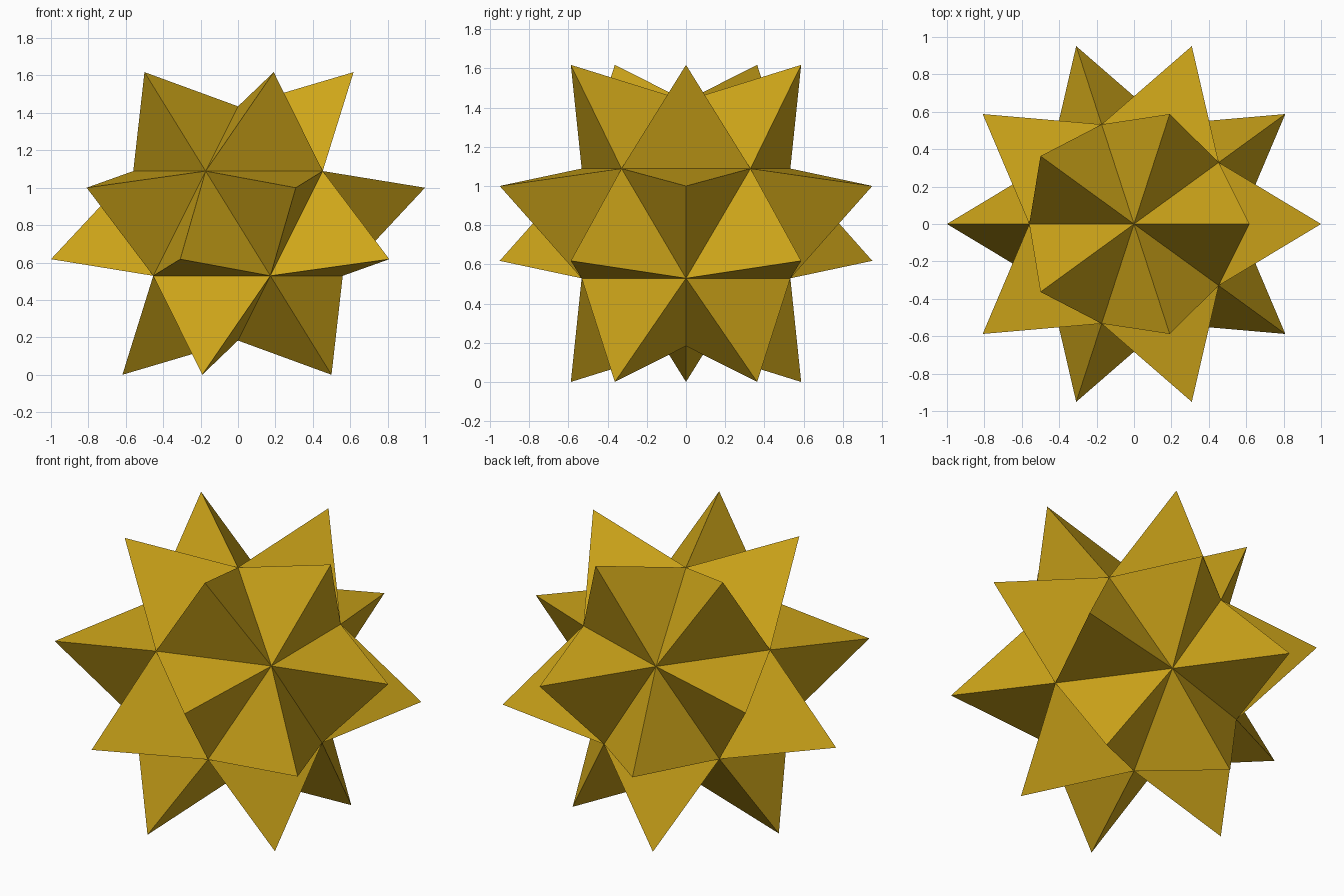
import bpy, bmesh
from math import pi
from mathutils import Matrix, Vector

if "Cube" in bpy.data.objects:
    bpy.data.objects.remove(bpy.data.objects["Cube"])

CORE_R = 0.626   # radius of the inner icosahedron's corners
TIP_R = 1.018    # distance of the spike tips from the centre

bm = bmesh.new()

# Core: plain icosahedron, turned so an upper-ring corner points to -x
bmesh.ops.create_icosphere(bm, subdivisions=1, radius=CORE_R,
                           matrix=Matrix.Rotation(pi, 4, 'Z'))

# Spikes: raise a three-sided point on each of the 20 faces
tips = bmesh.ops.poke(bm, faces=bm.faces[:])["verts"]
for v in tips:
    v.co = v.co.normalized() * TIP_R

# Stand the star on the ground
low = min(v.co.z for v in bm.verts)
bmesh.ops.translate(bm, verts=bm.verts[:], vec=Vector((0, 0, -low)))
bmesh.ops.recalc_face_normals(bm, faces=bm.faces[:])

mesh = bpy.data.meshes.new("spiked_star")
bm.to_mesh(mesh)
bm.free()
star = bpy.data.objects.new("spiked_star", mesh)
bpy.context.collection.objects.link(star)

# Gold colour
gold = bpy.data.materials.new("gold")
gold.diffuse_color = (0.62, 0.38, 0.01, 1)
gold.use_nodes = True
gold.node_tree.nodes["Principled BSDF"].inputs["Base Color"].default_value = gold.diffuse_color
mesh.materials.append(gold)
